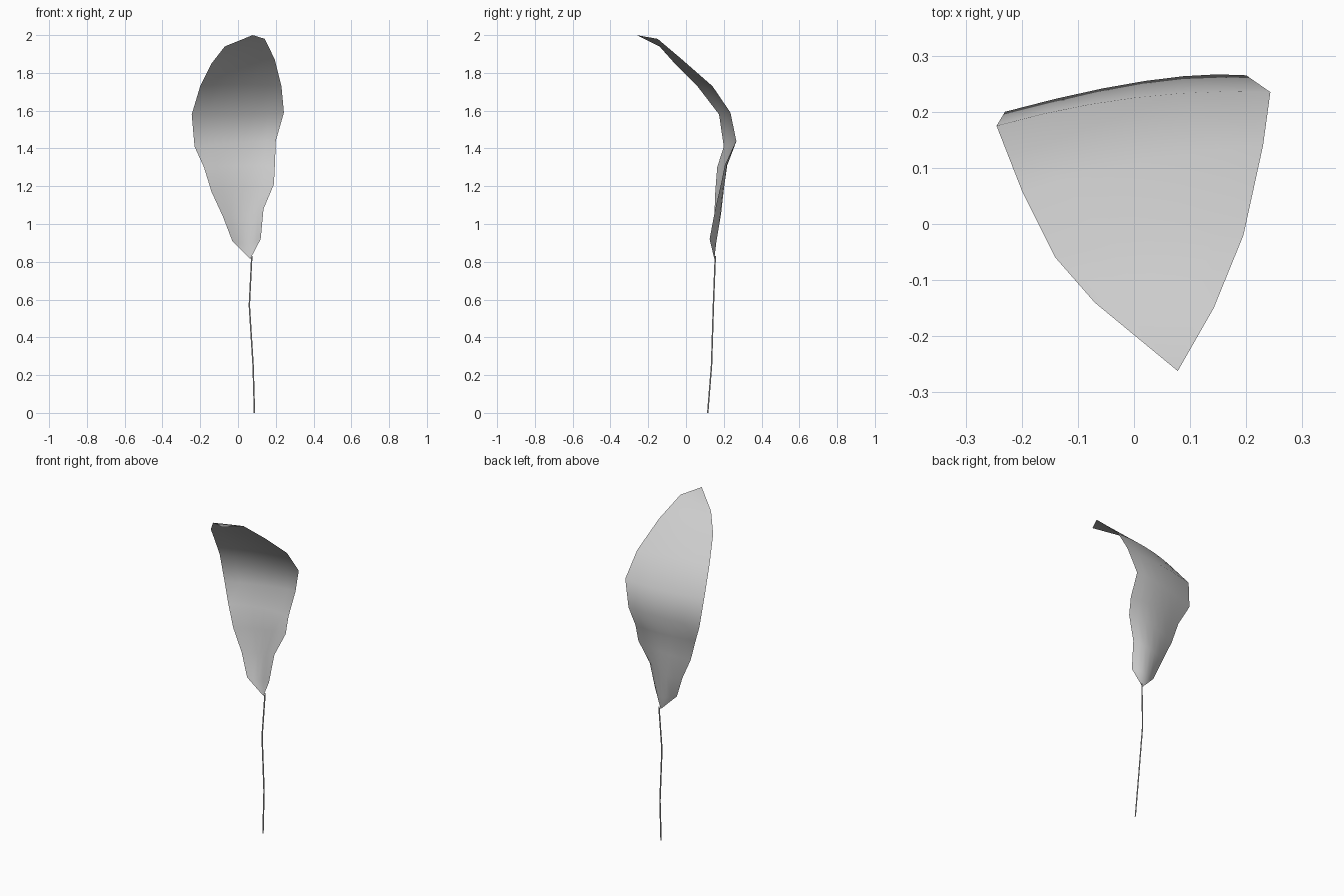
import bpy
import bmesh
from mathutils import Vector

cube = bpy.data.objects.get("Cube")
if cube:
    bpy.data.objects.remove(cube, do_unlink=True)


def make_material(name, colour):
    material = bpy.data.materials.new(name)
    material.use_nodes = True
    material.diffuse_color = colour
    material.node_tree.nodes["Principled BSDF"].inputs["Base Color"].default_value = colour
    return material


def link_object(name, data, material):
    obj = bpy.data.objects.new(name, data)
    bpy.context.scene.collection.objects.link(obj)
    data.materials.append(material)
    return obj


grey = make_material("plain grey", (0.6, 0.6, 0.6, 1))

# Blade outline from stem to tip: one edge, the midrib and the other edge
right_edge = [(-.03, .13, .91), (-.08, .15, 1.04), (-.14, .155, 1.17), (-.18, .165, 1.3),
              (-.23, .2, 1.41), (-.245, .175, 1.58), (-.2, .06, 1.73), (-.14, -.06, 1.85),
              (-.07, -.14, 1.94)]
midrib = [(.05, .16, .9), (.04, .185, 1.05), (.03, .2, 1.19), (.02, .215, 1.31),
          (.02, .255, 1.43), (0, .225, 1.58), (.01, .11, 1.74), (.02, -.03, 1.86),
          (.05, -.15, 1.965)]
left_edge = [(.12, .125, .92), (.135, .155, 1.08), (.19, .185, 1.21), (.195, .205, 1.31),
             (.2, .265, 1.44), (.243, .235, 1.59), (.23, .14, 1.73), (.195, -.02, 1.87),
             (.142, -.15, 1.98)]
blade_base = Vector((.065, .15, .815))
blade_tip = Vector((.078, -.262, 2))
SPANS = 6


def bend(a, b, c, t):
    """Point on the parabola through a, b and c."""
    a, b, c = Vector(a), Vector(b), Vector(c)
    return a * (1 - t) * (1 - 2 * t) + b * 4 * t * (1 - t) + c * t * (2 * t - 1)


# Leaf blade: cupped rows joined into a thin sheet
bm = bmesh.new()
rows = [[bm.verts.new(bend(a, b, c, i / SPANS)) for i in range(SPANS + 1)]
        for a, b, c in zip(right_edge, midrib, left_edge)]
base, tip = bm.verts.new(blade_base), bm.verts.new(blade_tip)
for i in range(SPANS):
    bm.faces.new((base, rows[0][i + 1], rows[0][i]))
    bm.faces.new((tip, rows[-1][i], rows[-1][i + 1]))
    for low, high in zip(rows, rows[1:]):
        bm.faces.new((low[i], low[i + 1], high[i + 1], high[i]))
bmesh.ops.recalc_face_normals(bm, faces=bm.faces)
for face in bm.faces:
    face.smooth = True
blade_mesh = bpy.data.meshes.new("leaf_blade")
bm.to_mesh(blade_mesh)
bm.free()
link_object("leaf_blade", blade_mesh, grey)

# Thin, slightly crooked stem
stem_path = [(.087, .115, 0), (.08, .135, .25), (.06, .145, .57), (.073, .155, .83)]
curve = bpy.data.curves.new("stem", "CURVE")
curve.dimensions = "3D"
curve.bevel_depth = 0.004
curve.bevel_resolution = 0
curve.use_fill_caps = True
spline = curve.splines.new("POLY")
spline.points.add(len(stem_path) - 1)
for point, position in zip(spline.points, stem_path):
    point.co = (*position, 1)
link_object("stem", curve, grey)
